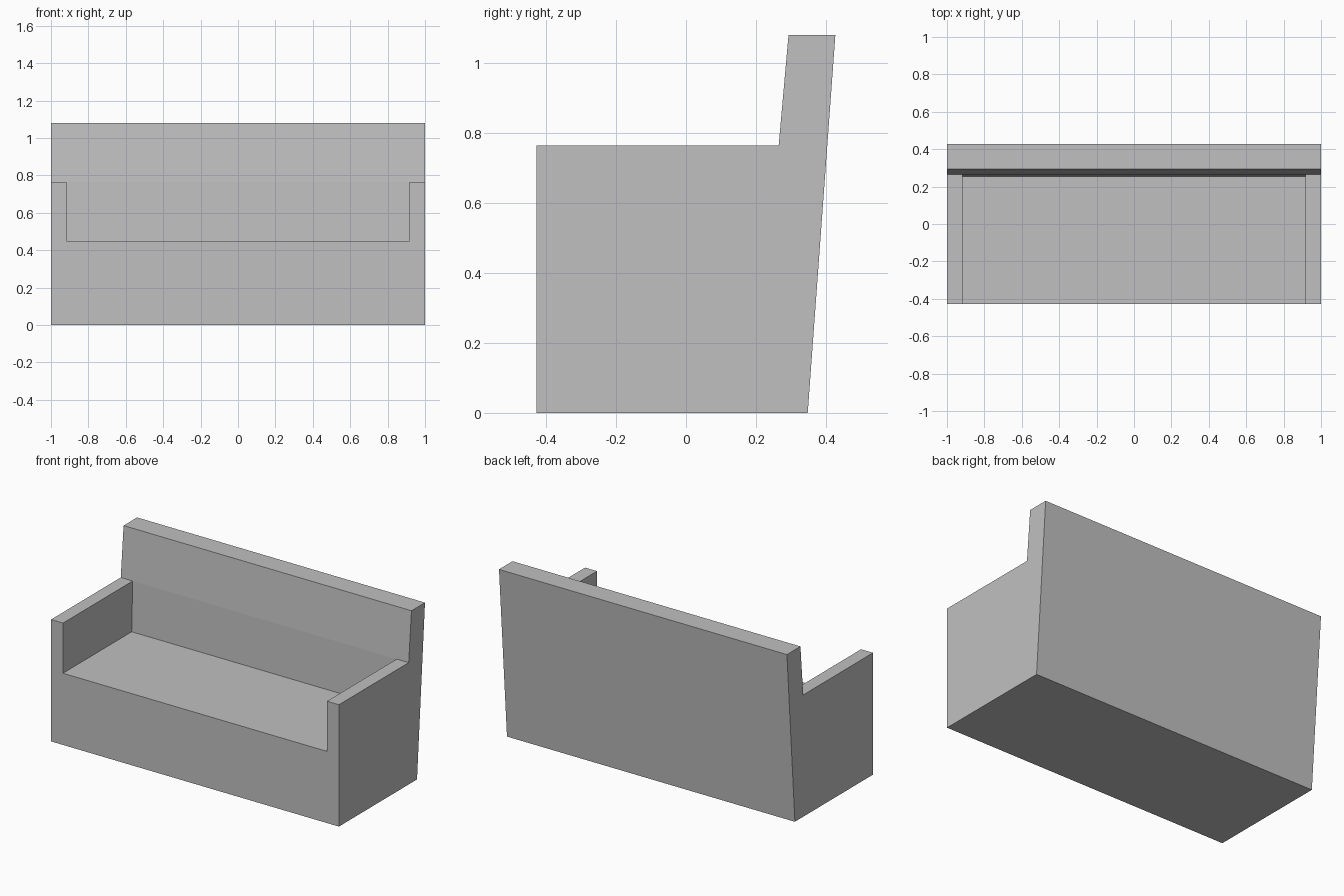
import bpy
import bmesh

cube = bpy.data.objects.get("Cube")
if cube:
    bpy.data.objects.remove(cube, do_unlink=True)

grey = bpy.data.materials.new("light_grey")
grey.use_nodes = True
COLOR = (0.53, 0.53, 0.53, 1)
grey.diffuse_color = COLOR
grey.node_tree.nodes["Principled BSDF"].inputs["Base Color"].default_value = COLOR


def prism(name, profile, half_width):
    """Extrude a closed (y, z) side profile across x."""
    bm = bmesh.new()
    face = bm.faces.new([bm.verts.new((-half_width, y, z)) for y, z in profile])
    out = bmesh.ops.extrude_face_region(bm, geom=[face])
    moved = [v for v in out["geom"] if isinstance(v, bmesh.types.BMVert)]
    bmesh.ops.translate(bm, verts=moved, vec=(2 * half_width, 0, 0))
    bmesh.ops.recalc_face_normals(bm, faces=bm.faces)
    mesh = bpy.data.meshes.new(name)
    bm.to_mesh(mesh)
    bm.free()
    mesh.materials.append(grey)
    obj = bpy.data.objects.new(name, mesh)
    bpy.context.collection.objects.link(obj)
    return obj


FRONT, ARM_TOP, SEAT_TOP, TOP = -0.427, 0.765, 0.45, 1.08

# Solid sofa body: base, arms and leaning backrest in one outline
sofa = prism("sofa_body", [
    (FRONT, 0), (0.348, 0), (0.427, TOP), (0.293, TOP),
    (0.265, ARM_TOP), (FRONT, ARM_TOP)], 1.0)

# Seat recess between the arms, open to the front and above
recess = prism("seat_recess_cutter", [
    (FRONT - 0.1, SEAT_TOP), (0.255, SEAT_TOP), (0.265, ARM_TOP),
    (0.2, ARM_TOP + 0.1), (FRONT - 0.1, ARM_TOP + 0.1)], 0.917)
recess.hide_render = True

cut = sofa.modifiers.new("seat_recess", "BOOLEAN")
cut.operation = "DIFFERENCE"
cut.solver = "EXACT"
cut.object = recess
bpy.context.view_layer.objects.active = sofa
bpy.ops.object.modifier_apply(modifier=cut.name)
bpy.data.objects.remove(recess, do_unlink=True)
